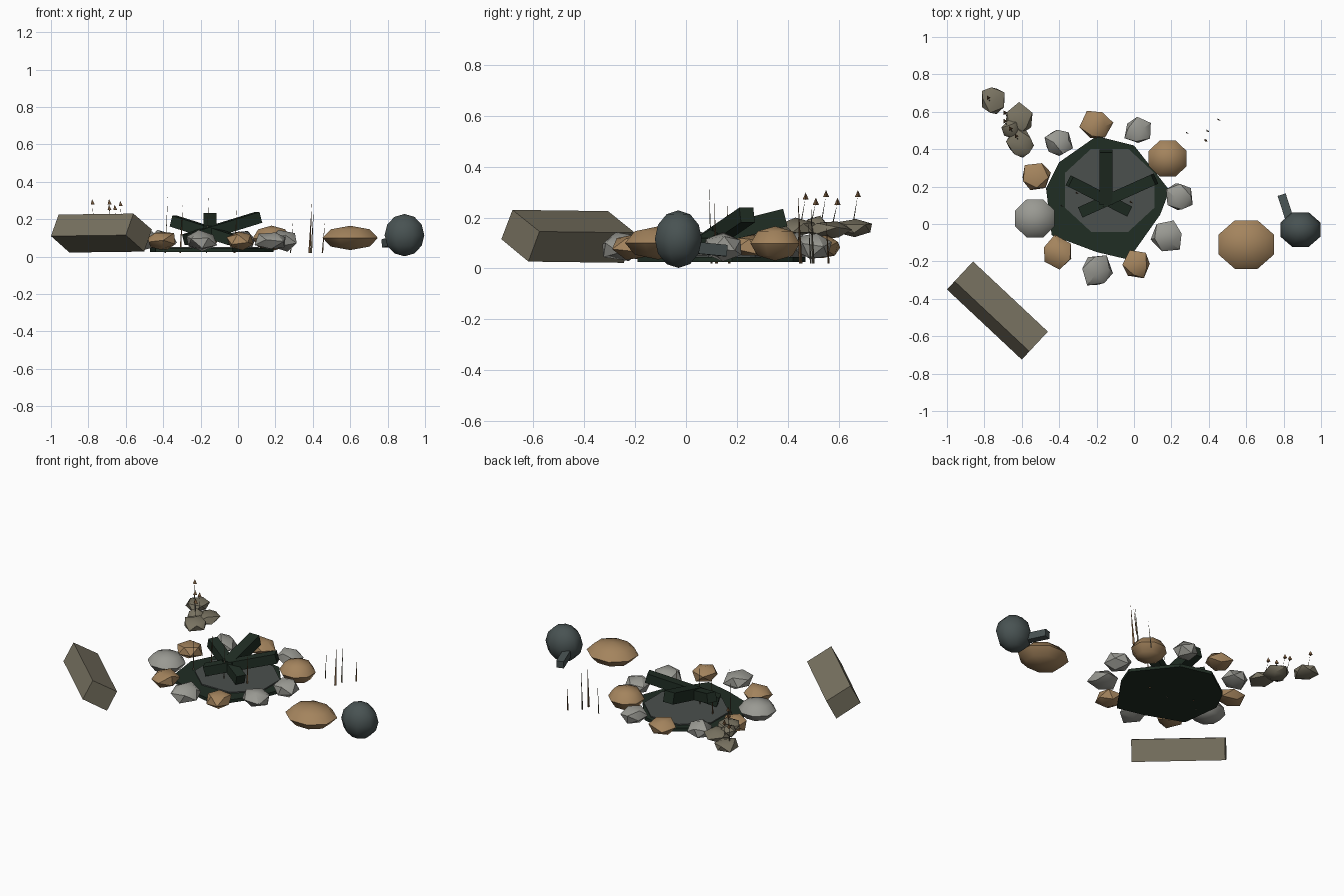
import bpy, bmesh, math, random
from mathutils import Vector, Matrix

random.seed(4)
if "Cube" in bpy.data.objects:
    bpy.data.objects.remove(bpy.data.objects["Cube"])


def material(name, rgb):
    m = bpy.data.materials.new(name)
    m.use_nodes = True
    m.diffuse_color = (*rgb, 1)
    m.node_tree.nodes["Principled BSDF"].inputs["Base Color"].default_value = (*rgb, 1)
    return m


TAN = material("tan stone", (0.37, 0.23, 0.11))
GREY = material("grey stone", (0.32, 0.32, 0.29))
OLIVE = material("olive wood", (0.19, 0.17, 0.12))
CHAR = material("charred green", (0.014, 0.026, 0.017))
ASH = material("ash", (0.07, 0.08, 0.075))
SLATE = material("slate metal", (0.065, 0.085, 0.085))
STALK = material("dry brown", (0.2, 0.11, 0.05))


def finish(name, bm, mat, smooth=None):
    bmesh.ops.recalc_face_normals(bm, faces=bm.faces)
    mesh = bpy.data.meshes.new(name)
    bm.to_mesh(mesh)
    bm.free()
    mesh.materials.append(mat)
    ob = bpy.data.objects.new(name, mesh)
    bpy.context.collection.objects.link(ob)
    if smooth:
        bpy.ops.object.select_all(action="DESELECT")
        ob.select_set(True)
        bpy.context.view_layer.objects.active = ob
        bpy.ops.object.shade_smooth_by_angle(angle=math.radians(smooth))
    return ob


def rock(name, loc, size, mat):
    """Faceted boulder, randomly turned and then fitted to its size."""
    bm = bmesh.new()
    bmesh.ops.create_icosphere(bm, subdivisions=1, radius=1)
    turn = Matrix.Rotation(random.uniform(0, 6), 3, "Z") @ Matrix.Rotation(random.uniform(0, 6), 3, "X")
    for v in bm.verts:
        p = turn @ v.co * random.uniform(0.9, 1.12)
        v.co = Vector(loc) + Vector([a * b for a, b in zip(p, size)])
    finish(name, bm, mat, 38)


def ball(name, loc, size, mat, rings):
    """Eight-sided rounded body."""
    bm = bmesh.new()
    bmesh.ops.create_uvsphere(bm, u_segments=8, v_segments=rings, radius=1)
    for v in bm.verts:
        p = Matrix.Rotation(math.pi / 8, 3, "Z") @ v.co
        v.co = Vector(loc) + Vector([a * b for a, b in zip(p, size)])
    finish(name, bm, mat, 48)


def prism(name, section, sweep, mat):
    """Extrude a closed section along a vector."""
    bm = bmesh.new()
    face = bm.faces.new([bm.verts.new(p) for p in section])
    made = bmesh.ops.extrude_face_region(bm, geom=[face])["geom"]
    bmesh.ops.translate(bm, vec=sweep, verts=[g for g in made if isinstance(g, bmesh.types.BMVert)])
    return finish(name, bm, mat)


def beam(name, a, b, width, mat):
    a, b = Vector(a), Vector(b)
    d = (b - a).normalized()
    side = d.cross(Vector((0, 0, 1))).normalized() * width / 2
    up = side.cross(d).normalized() * width / 2
    prism(name, [a + side + up, a - side + up, a - side - up, a + side - up], b - a, mat)


def spike(name, a, b, radius, mat):
    """Thin three-sided blade tapering to a point."""
    bm = bmesh.new()
    a, b = Vector(a), Vector(b)
    base = [bm.verts.new(a + Vector((math.cos(t), math.sin(t), 0)) * radius)
            for t in (0, 2 * math.pi / 3, 4 * math.pi / 3)]
    tip = bm.verts.new(b)
    bm.faces.new(base)
    for i in range(3):
        bm.faces.new((base[i], base[(i + 1) % 3], tip))
    finish(name, bm, mat)


# Fire pit: charred ground and ash bed
ground = [(-0.2, 0.47), (0, 0.42), (0.19, 0.18), (0.14, 0.05), (-0.03, -0.19),
          (-0.2, -0.15), (-0.44, -0.06), (-0.47, 0.19), (-0.4, 0.33)]
prism("charred_ground", [(x, y, 0.025) for x, y in ground], (0, 0, 0.02), CHAR)
ash = [(-0.13 + 0.26 * math.cos(t), 0.18 + 0.24 * math.sin(t), 0.044)
       for t in [math.pi / 8 + i * math.pi / 4 for i in range(8)]]
prism("ash_bed", ash, (0, 0, 0.008), ASH)

# Crossed burnt logs
beam("burnt_log_right", (-0.28, 0.065, 0.09), (0.11, 0.24, 0.21), 0.06, CHAR)
beam("burnt_log_left", (-0.03, 0.07, 0.09), (-0.345, 0.23, 0.19), 0.06, CHAR)
beam("burnt_log_back", (-0.15, 0.11, 0.13), (-0.15, 0.39, 0.2), 0.07, CHAR)

# Ring of stones: x, y, radius, colour
ring = [(-0.2, 0.53, 0.085, TAN), (0.02, 0.5, 0.075, GREY), (0.24, 0.145, 0.08, GREY),
        (0.18, -0.065, 0.09, GREY), (0.015, -0.215, 0.08, TAN), (-0.2, -0.25, 0.09, GREY),
        (-0.41, -0.155, 0.092, TAN), (-0.525, 0.25, 0.085, TAN), (-0.405, 0.435, 0.08, GREY)]
for i, (x, y, r, mat) in enumerate(ring):
    rock(f"ring_stone_{i + 1}", (x, y, 0.085), (r, r, 0.055), mat)
ball("large_tan_ring_stone", (0.18, 0.35, 0.098), (0.11, 0.105, 0.068), TAN, 4)
ball("large_grey_ring_stone", (-0.53, 0.03, 0.09), (0.115, 0.11, 0.06), GREY, 4)

# Seat boulder and log seat
ball("seat_boulder", (0.6, -0.11, 0.1), (0.16, 0.14, 0.065), TAN, 4)
across = Vector((0.68, 0.73, 0))
start = Vector((-1, -0.35, 0))
section = [start + across * s + Vector((0, 0, z))
           for s, z in ((0, 0.11), (0.06, 0.225), (0.205, 0.14), (0.145, 0.022))]
prism("log_seat", section, (0.4, -0.375, 0.005), OLIVE)

# Round pot with its handle
ball("pot_body", (0.89, -0.03, 0.115), (0.115, 0.1, 0.113), SLATE, 6)
beam("pot_handle", (0.84, 0.0, 0.085), (0.79, 0.155, 0.07), 0.045, SLATE)

# Olive rocks behind, with little capped stalks
for i, (x, y, z, r) in enumerate([(-0.75, 0.665, 0.16, 0.075), (-0.62, 0.56, 0.15, 0.08),
                                  (-0.61, 0.43, 0.16, 0.075), (-0.66, 0.51, 0.17, 0.05)]):
    rock(f"back_rock_{i + 1}", (x, y, z), (r, r * 1.05, 0.038), OLIVE)
for i, (x, y, z) in enumerate([(-0.78, 0.675, 0.29), (-0.69, 0.55, 0.29), (-0.66, 0.51, 0.26),
                               (-0.63, 0.47, 0.28), (-0.69, 0.595, 0.26)]):
    spike(f"stalk_{i + 1}", (x + 0.01, y - 0.02, 0.17), (x, y, z), 0.003, OLIVE)
    spike(f"stalk_cap_{i + 1}", (x, y, z - 0.01), (x, y, z + 0.018), 0.014, STALK)

# Dry grass blades: foot x, y, then tip height and thickness
blades = [(-0.39, 0.1, 0.33, 0.004), (-0.31, 0.17, 0.28, 0.006), (-0.17, 0.1, 0.34, 0.004),
          (-0.02, 0.12, 0.27, 0.006), (0.28, 0.49, 0.2, 0.004), (0.38, 0.45, 0.29, 0.008),
          (0.39, 0.5, 0.26, 0.006), (0.45, 0.56, 0.19, 0.005)]
for i, (x, y, z, r) in enumerate(blades):
    spike(f"grass_blade_{i + 1}", (x, y, 0.02), (x + 0.015, y - 0.01, z), r, STALK if i % 2 else OLIVE)
